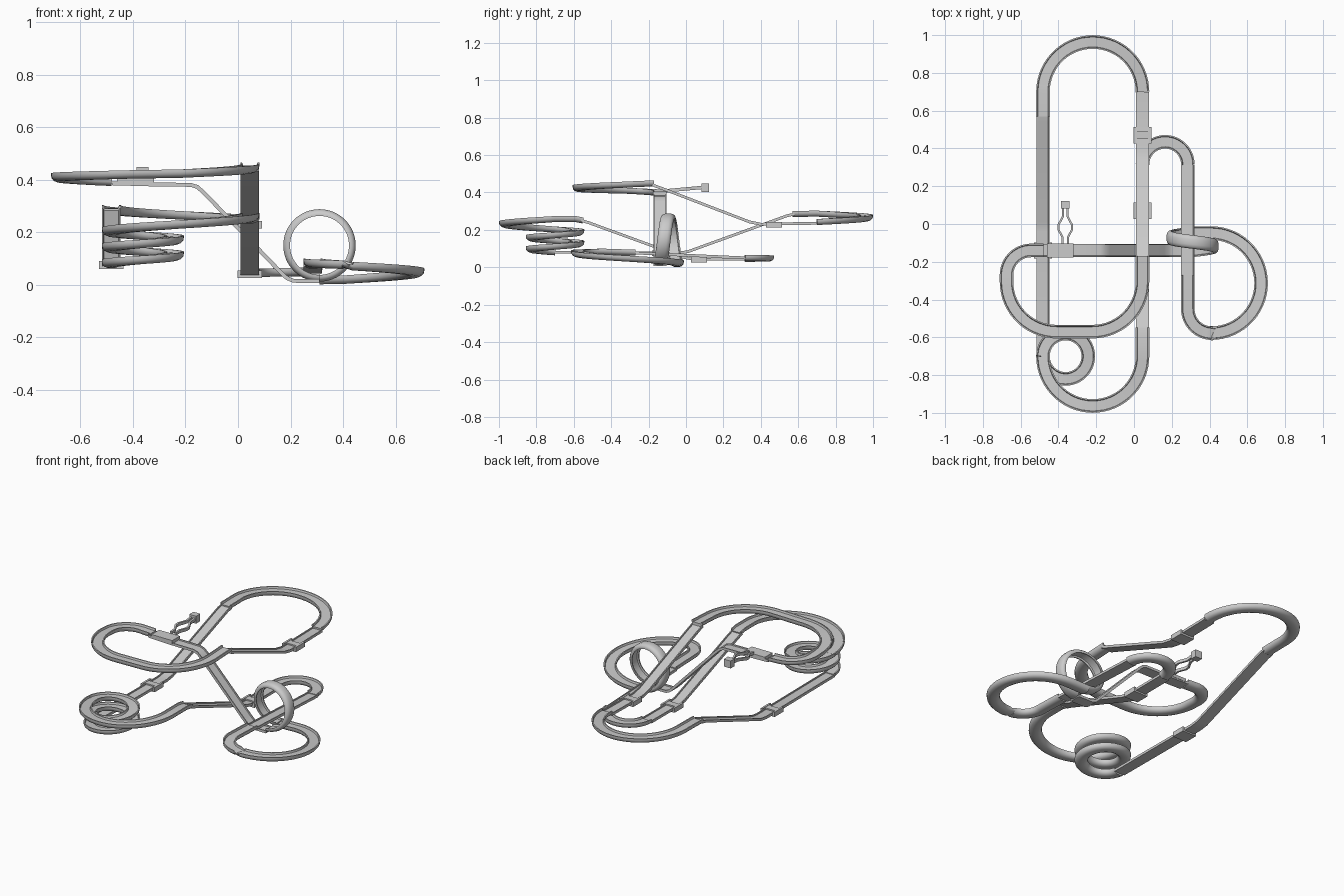
import bpy, bmesh
from math import sin, cos, pi, radians
from mathutils import Vector

if "Cube" in bpy.data.objects:
    bpy.data.objects.remove(bpy.data.objects["Cube"])

# Half cross-sections (across, up), from centre underside to centre floor
DEEP = [(.014, -.016), (.026, -.011), (.034, -.002), (.036, .008), (.036, .016),
        (.029, .016), (.026, .005)]
FLAT = [(.035, -.007), (.035, .008), (.029, .008), (.028, .001)]


def finish(name, bm):
    bmesh.ops.recalc_face_normals(bm, faces=bm.faces)
    me = bpy.data.meshes.new(name)
    bm.to_mesh(me)
    bm.free()
    ob = bpy.data.objects.new(name, me)
    bpy.context.collection.objects.link(ob)
    bpy.ops.object.select_all(action='DESELECT')
    bpy.context.view_layer.objects.active = ob
    ob.select_set(True)
    bpy.ops.object.shade_smooth_by_angle(angle=radians(35))
    return ob


def sweep(name, path, half, centre=None):
    """Sweep a mirrored profile along a path; up is z, or towards a loop centre."""
    prof = half + [(-u, v) for u, v in reversed(half)]
    pts = []
    for p in path:
        p = Vector(p)
        if not pts or (p - pts[-1]).length > 1e-4:
            pts.append(p)
    bm = bmesh.new()
    rings = []
    for i, p in enumerate(pts):
        if centre:
            side = Vector((0, 1, 0))
            up = Vector((centre[0] - p.x, 0, centre[1] - p.z)).normalized()
        else:
            a = (p - pts[i - 1]).normalized() if i else Vector()
            b = (pts[i + 1] - p).normalized() if i < len(pts) - 1 else Vector()
            t = (a + b).normalized()
            side = t.cross(Vector((0, 0, 1))).normalized()
            up = side.cross(t)
        rings.append([bm.verts.new(p + side * u + up * v) for u, v in prof])
    n = len(prof)
    for r, s in zip(rings, rings[1:]):
        for k in range(n):
            bm.faces.new((r[k], r[(k + 1) % n], s[(k + 1) % n], s[k]))
    bm.faces.new(rings[0])
    bm.faces.new(rings[-1])
    return finish(name, bm)


def arc(cx, cy, r, a0, a1, z0, z1):
    n = max(6, int(abs(a1 - a0) / 6))
    out = []
    for i in range(n + 1):
        f = i / n
        a = radians(a0 + (a1 - a0) * f)
        out.append((cx + r * cos(a), cy + r * sin(a), z0 + (z1 - z0) * f))
    return out


def box(name, c, s):
    bm = bmesh.new()
    bmesh.ops.create_cube(bm, size=1)
    for v in bm.verts:
        v.co = Vector([c[i] + v.co[i] * s[i] for i in range(3)])
    return finish(name, bm)


XL, XR = -.482, .045

# Back half-turn and its descending approach
sweep("back_turn", [(XL, .57, .285)] + arc(-.2185, .70, .2635, 180, 0, .287, .242), DEEP)
sweep("back_straight", [(XR, .70, .235), (XR, .40, .23), (XR, .34, .242),
                        (XR, -.12, .418), (XR, -.18, .44)], FLAT)

# Upper left loop
sweep("upper_loop", [(-.48, -.14, .392)] + arc(-.545, -.27, .13, 90, 180, .395, .407)
      + arc(-.41, -.305, .265, 180, 270, .409, .42)
      + arc(-.22, -.305, .265, 270, 360, .423, .443) + [(XR, -.17, .449)], DEEP)

# Steep cross ramp
sweep("cross_ramp", [(-.48, -.14, .386), (-.30, -.14, .381), (-.18, -.14, .38),
                     (-.155, -.14, .372), (-.13, -.14, .35), (.16, -.14, .05),
                     (.185, -.14, .026), (.21, -.14, .015), (.31, -.14, .014)], FLAT)

# Vertical stunt loop
loop = []
for i in range(65):
    a = -pi / 2 - 2 * pi * i / 64
    loop.append((.31 + .125 * cos(a), -.05 - .09 * i / 64, .15 + .125 * sin(a)))
sweep("stunt_loop", loop, [(u, v * .8) for u, v in DEEP], (.31, .15))

# Lower right turn, feeder and small half-turn
sweep("lower_turn", [(.285, -.27, .078)] + arc(.413, -.45, .128, 180, 270, .084, .076)
      + arc(.408, -.313, .265, 270, 450, .073, .02) + [(.31, -.048, .018)], DEEP)
sweep("lower_straight", [(.285, .315, .05), (.285, -.27, .076)], FLAT)
sweep("small_turn", arc(.165, .315, .12, 180, 0, .045, .05), DEEP)
sweep("middle_straight", [(XR, .315, .043), (XR, .04, .042), (XR, -.01, .052),
                          (XR, -.52, .238), (XR, -.56, .25)], FLAT)

# Front half-turn running into the spiral
sweep("front_turn", [(XR, -.55, .25), (XR, -.59, .258)]
      + arc(-.2185, -.70, .2635, 0, -180, .258, .202), DEEP)
sweep("spiral", arc(-.362, -.70, .12, 180, -540, .202, .08), DEEP)
sweep("left_straight", [(XL, -.70, .08), (XL, -.04, .076), (XL, .01, .083),
                        (XL, .54, .275), (XL, .58, .284)], FLAT)

# Track connectors: a base plate with a raised clip on each side
for name, x, y, z in (("left", XL, -.14, .075), ("back", XR, .47, .228),
                      ("middle", XR, .07, .04)):
    box(name + "_connector_plate", (x, y, z - .008), (.094, .085, .012))
    for s in (-1, 1):
        box(name + "_connector_clip", (x + s * .041, y, z + .004), (.012, .085, .022))
    box(name + "_connector_bridge", (x, y, z + .009), (.088, .04, .008))
box("upper_joint", (-.39, -.14, .395), (.14, .074, .02))

# Launcher fork: two mirrored bent prongs and a grip block
for s in (-1, 1):
    bm = bmesh.new()
    rows = []
    for x, y in ((.014, -.105), (.014, -.07), (.036, -.03), (.036, -.005), (.012, .04), (.012, .09)):
        z = .41 + (y + .1) * .09
        rows.append([bm.verts.new((-.364 + s * (x + d), y, z + e))
                     for d, e in ((-.006, -.009), (.006, -.009), (.006, .009), (-.006, .009))])
    for r, q in zip(rows, rows[1:]):
        for k in range(4):
            bm.faces.new((r[k], r[(k + 1) % 4], q[(k + 1) % 4], q[k]))
    bm.faces.new(rows[0])
    bm.faces.new(rows[-1])
    finish("launcher_prong", bm)
box("launcher_grip", (-.364, .103, .426), (.046, .04, .045))
